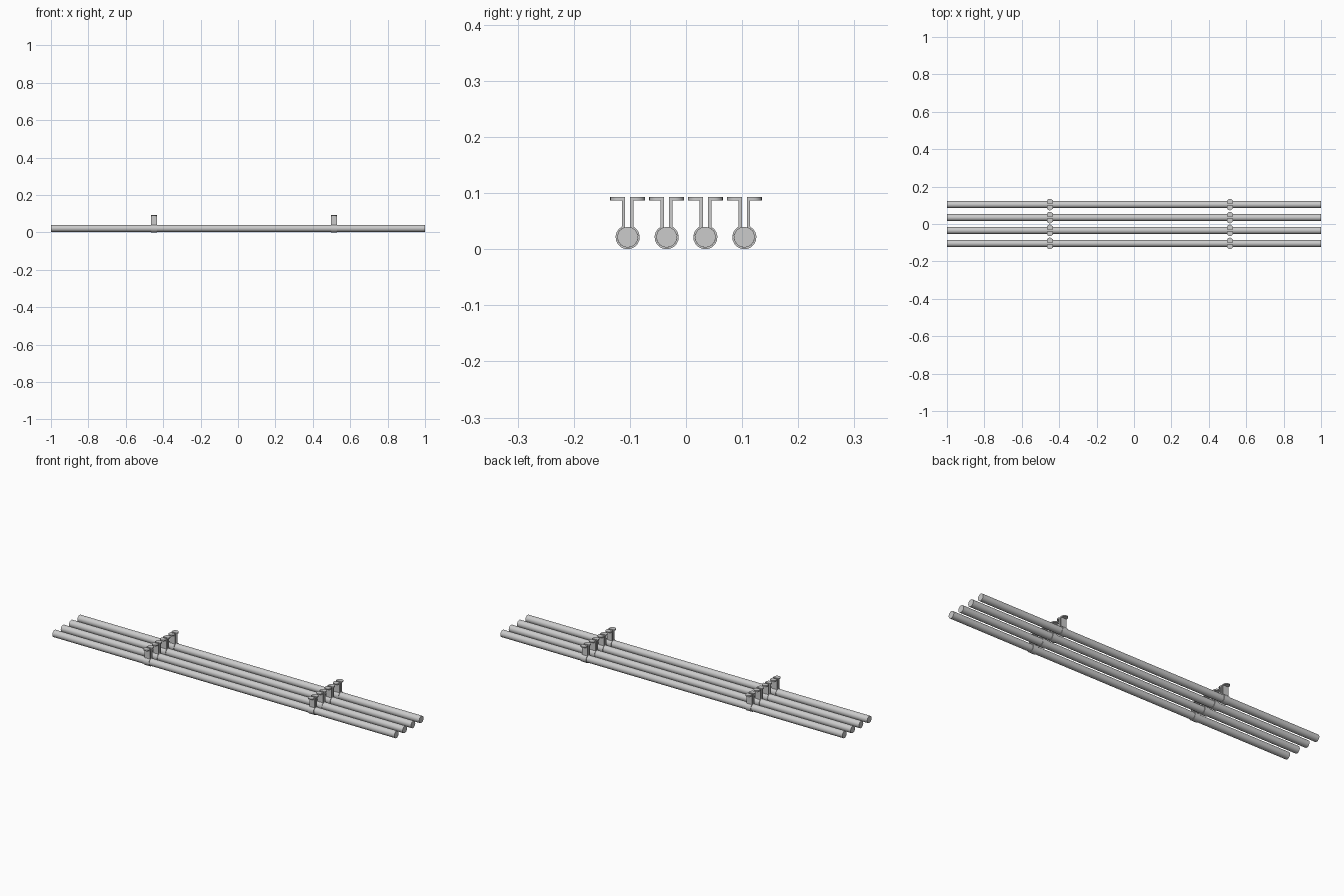
import bpy, bmesh
from math import sin, cos, pi, asin

if "Cube" in bpy.data.objects:
    bpy.data.objects.remove(bpy.data.objects["Cube"])

PIPE_Z, PIPE_R, BAND_R = 0.0215, 0.0185, 0.0215
GAP, OUT = 0.0045, 0.0105          # inner and outer faces of the clamp legs
TOP, THICK, REACH, HALF_W = 0.093, 0.006, 0.031, 0.016
PIPE_YS = [-0.104, -0.0345, 0.0345, 0.104]
CLAMP_XS = [-0.45, 0.513]


def prism(bm, points, offset):
    """Extrude a closed outline by an offset vector."""
    face = bm.faces.new([bm.verts.new(p) for p in points])
    new = bmesh.ops.extrude_face_region(bm, geom=[face])["geom"]
    bmesh.ops.translate(bm, vec=offset, verts=[v for v in new if isinstance(v, bmesh.types.BMVert)])


def finish(bm, name, location):
    bmesh.ops.recalc_face_normals(bm, faces=bm.faces)
    mesh = bpy.data.meshes.new(name)
    bm.to_mesh(mesh)
    bm.free()
    obj = bpy.data.objects.new(name, mesh)
    obj.location = location
    bpy.context.collection.objects.link(obj)
    bpy.ops.object.select_all(action='DESELECT')
    obj.select_set(True)
    bpy.context.view_layer.objects.active = obj
    bpy.ops.object.shade_smooth_by_angle(angle=0.6)
    return obj


def arc(radius, start, end, n):
    return [(radius * sin(start + (end - start) * i / n),
             radius * cos(start + (end - start) * i / n)) for i in range(n + 1)]


def clamp(name, x, y):
    bm = bmesh.new()
    top = TOP - PIPE_Z
    # Split band with two upright legs
    a, b = asin(OUT / BAND_R), asin(GAP / PIPE_R)
    outline = ([(OUT, top - THICK)] + arc(BAND_R, a, 2 * pi - a, 16)
               + [(-OUT, top - THICK), (-GAP, top - THICK)]
               + arc(PIPE_R, 2 * pi - b, b, 16) + [(GAP, top - THICK)])
    prism(bm, [(-HALF_W, u, v) for u, v in outline], (2 * HALF_W, 0, 0))
    # Round-ended mounting tabs
    for s in (-1, 1):
        tip = [(HALF_W * cos(pi * i / 10), s * (REACH - HALF_W + HALF_W * sin(pi * i / 10)))
               for i in range(11)]
        tab = [(HALF_W, s * GAP)] + tip + [(-HALF_W, s * GAP)]
        prism(bm, [(u, v, top - THICK) for u, v in tab], (0, 0, THICK))
    finish(bm, name, (x, y, PIPE_Z))


for i, y in enumerate(PIPE_YS, 1):
    # Long straight pipe
    bm = bmesh.new()
    prism(bm, [(-1, u, v) for u, v in arc(PIPE_R, 0, 2 * pi, 16)[:-1]], (2, 0, 0))
    finish(bm, f"pipe_{i}", (0, y, PIPE_Z))
    # Hangers along the pipe
    for j, x in enumerate(CLAMP_XS, 1):
        clamp(f"clamp_{i}_{j}", x, y)
